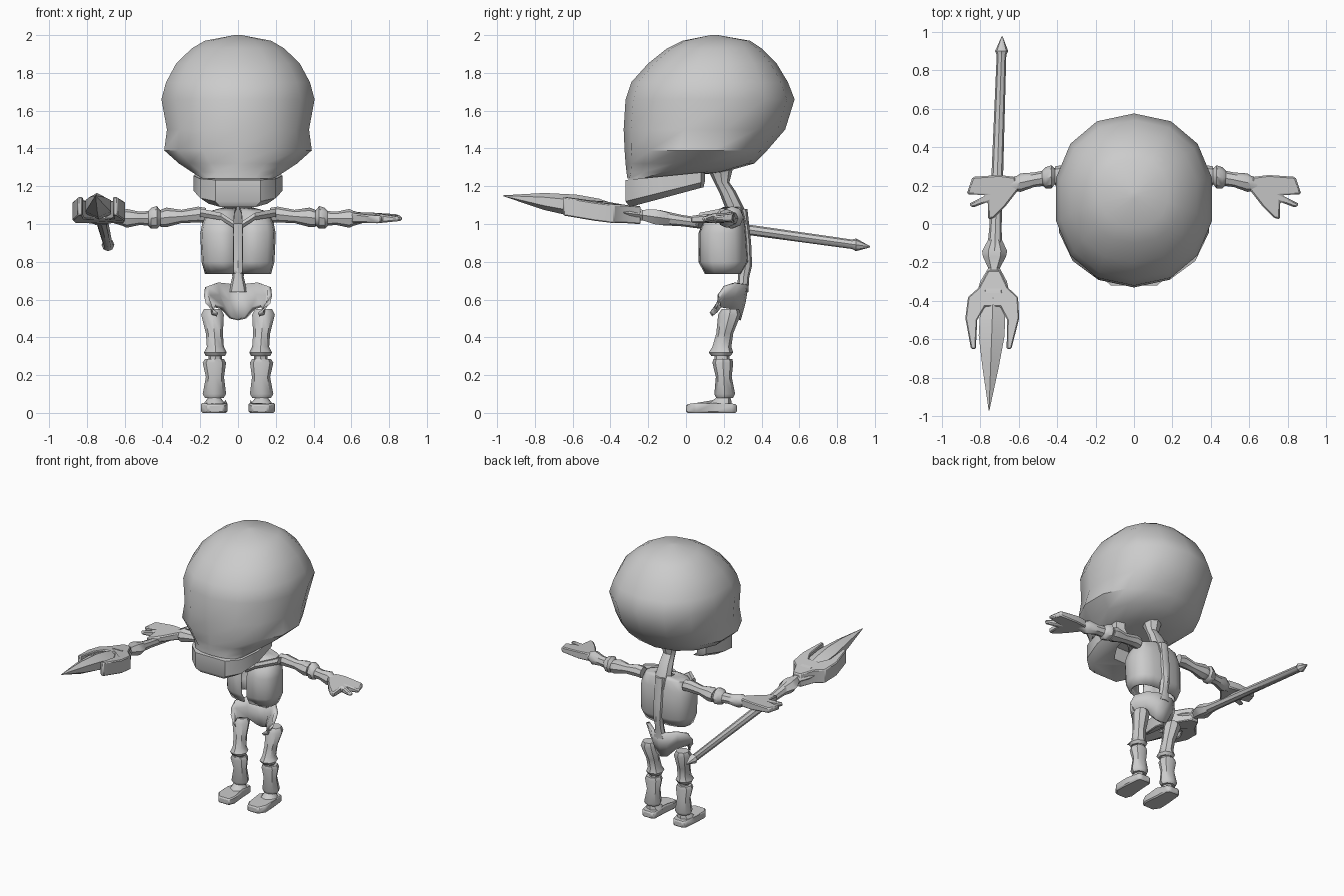
import bpy, bmesh
from math import sin, cos, pi, radians, copysign

if "Cube" in bpy.data.objects:
    bpy.data.objects.remove(bpy.data.objects["Cube"], do_unlink=True)

bone = bpy.data.materials.new("bone_grey")
bone.use_nodes = True
bone.diffuse_color = (0.6, 0.6, 0.6, 1)
bone.node_tree.nodes["Principled BSDF"].inputs["Base Color"].default_value = (0.6, 0.6, 0.6, 1)


def finish(name, bm, angle=40, thick=0, bevel=0):
    bmesh.ops.recalc_face_normals(bm, faces=bm.faces)
    mesh = bpy.data.meshes.new(name)
    bm.to_mesh(mesh)
    bm.free()
    mesh.materials.append(bone)
    ob = bpy.data.objects.new(name, mesh)
    bpy.context.collection.objects.link(ob)
    if thick:
        mod = ob.modifiers.new("thickness", 'SOLIDIFY')
        mod.thickness = thick
        mod.offset = -1
    if bevel:
        mod = ob.modifiers.new("soft_edges", 'BEVEL')
        mod.width = bevel
        mod.segments = 1
    bpy.ops.object.select_all(action='DESELECT')
    ob.select_set(True)
    bpy.context.view_layer.objects.active = ob
    bpy.ops.object.shade_smooth_by_angle(angle=radians(angle))
    return ob


def skin(name, rows, closed=True, caps=True, **kw):
    """Bridge rows of points into a surface."""
    bm = bmesh.new()
    rows = [[bm.verts.new(p) for p in row] for row in rows]
    n = len(rows[0])
    for a, b in zip(rows, rows[1:]):
        for i in range(n if closed else n - 1):
            j = (i + 1) % n
            bm.faces.new((a[i], a[j], b[j], b[i]))
    if closed and caps:
        bm.faces.new(rows[0])
        bm.faces.new(rows[-1])
    return finish(name, bm, **kw)


def power(v, e):
    return copysign(abs(v) ** e, v)


def tube(name, axis, rings, n=8, e=1.0, turn=0.0, **kw):
    """Loft rings (x, y, z, radius_a, radius_b) that lie square to an axis."""
    rows = []
    for x, y, z, ra, rb in rings:
        row = []
        for i in range(n):
            t = 2 * pi * i / n + turn
            a, b = ra * power(cos(t), e), rb * power(sin(t), e)
            row.append({'X': (x, y + a, z + b), 'Y': (x + a, y, z + b),
                        'Z': (x + a, y + b, z)}[axis])
        rows.append(row)
    return skin(name, rows, **kw)


def prism(name, outline, low, high, s=1, **kw):
    """Slab over a plan outline, with sloping underside and top."""
    rows = [[(s * x, y, f(x, y)) for x, y in outline] for f in (low, high)]
    return skin(name, rows, **kw)


# Skull: height, half width, front y, back y
skull = [(1.24, .19, -.31, -.1), (1.275, .25, -.315, .2), (1.32, .32, -.32, .36),
         (1.39, .4, -.325, .43), (1.5, .385, -.33, .525), (1.66, .415, -.32, .575),
         (1.75, .39, -.29, .54), (1.85, .335, -.2, .48), (1.93, .25, -.1, .4),
         (1.97, .18, -.02, .34), (2.0, .02, .13, .17)]
tube("skull", 'Z', [(0, (f + b) / 2, z, w, (b - f) / 2) for z, w, f, b in skull],
     n=14, e=.92, turn=pi / 2)

# Jaw: horseshoe slab, outer edge narrowing downwards
half = [(.12, -.32), (.2, -.25), (.235, -.1), (.22, .08), (.16, .1), (.15, -.04), (.08, -.14)]
horseshoe = half + [(-x, y) for x, y in reversed(half)]
skin("jaw", [[(x * .78, y * .93, 1.17 + .25 * y) for x, y in horseshoe],
             [(x, y, 1.2 + .25 * y) for x, y in horseshoe],
             [(x, y, 1.265 + .1 * y) for x, y in horseshoe]])

# Neck and spine
tube("neck", 'Z', [(0, .18, 1.3, .07, .07), (0, .19, 1.22, .045, .04), (0, .22, 1.17, .05, .045),
                   (0, .26, 1.08, .06, .05), (0, .29, 1.0, .05, .04)])
tube("spine", 'Z', [(0, .29, 1.08, .04, .035), (0, .31, .9, .04, .035), (0, .315, .78, .035, .035),
                    (0, .305, .72, .03, .03), (0, .3, .64, .05, .03)])

# Rib cage: shell open at the front
ribs = [(1.09, .07, .2, .29), (1.065, .16, .14, .3), (1.0, .19, .085, .315), (.95, .2, .065, .32),
        (.8, .193, .065, .33), (.735, .175, .1, .29)]
rows = []
for z, w, f, b in ribs:
    row = []
    for i in range(17):
        t = -pi / 2 + .06 + (2 * pi - .12) * i / 16
        row.append((w * power(cos(t), .75), (f + b) / 2 + (b - f) / 2 * power(sin(t), .75), z))
    rows.append(row)
skin("rib_cage", rows, closed=False, thick=.015)

# Pelvis: curved blade from the sacrum round to the front of each hip
hip = [(0, .315, .67, .49), (.06, .305, .68, .5), (.12, .26, .685, .55),
       (.175, .2, .665, .56), (.18, .16, .62, .54), (.14, .15, .57, .53)]
hip = [(-x, y, t, b) for x, y, t, b in reversed(hip[1:])] + hip
skin("pelvis", [[(x, y + .015, t) for x, y, t, b in hip],
                [(x * .95, y, (t + b) / 2) for x, y, t, b in hip],
                [(x * .75, y - .025, b) for x, y, t, b in hip]], closed=False, thick=.025)

for s, side in ((1, "left_"), (-1, "right_")):
    # Collar bone
    tube(side + "collar_bone", 'X', [(s * .02, .07, .995, .02, .02), (s * .09, .085, 1.04, .025, .022),
                                     (s * .2, .2, 1.06, .03, .025)], n=6)
    # Arm bones
    tube(side + "upper_arm", 'X', [(s * .17, .25, 1.045, .04, .04), (s * .21, .25, 1.05, .045, .042),
                                   (s * .3, .25, 1.04, .035, .035), (s * .38, .25, 1.035, .055, .052),
                                   (s * .41, .25, 1.03, .05, .045)])
    tube(side + "elbow", 'X', [(s * .4, .25, 1.03, .03, .03), (s * .43, .245, 1.035, .06, .06),
                               (s * .46, .24, 1.03, .055, .055), (s * .48, .24, 1.03, .035, .035)])
    tube(side + "forearm", 'X', [(s * .46, .24, 1.03, .04, .04), (s * .52, .23, 1.03, .038, .035),
                                 (s * .59, .215, 1.03, .048, .05), (s * .61, .21, 1.03, .04, .04),
                                 (s * .66, .2, 1.03, .035, .025)])
    # Hand with a split between fingers and thumb
    hand = [(.6, .18), (.62, .245), (.7, .255), (.84, .245), (.87, .155), (.77, .15),
            (.86, .105), (.84, .085), (.76, .115), (.76, .025), (.73, .03), (.67, .09)]
    prism(side + "hand", hand, lambda x, y: 1.005 + .1 * max(0, x - .75),
          lambda x, y: 1.055 + .09 * (y - .15) - .12 * max(0, x - .75), s, bevel=.008)
    # Leg bones
    tube(side + "thigh", 'Z', [(s * .135, .235, .55, .045, .045), (s * .135, .23, .52, .06, .06),
                               (s * .125, .205, .42, .045, .045), (s * .12, .19, .35, .045, .05),
                               (s * .12, .185, .32, .06, .065), (s * .12, .185, .3, .05, .05)])
    tube(side + "knee", 'Z', [(s * .12, .19, .31, .035, .04), (s * .12, .19, .275, .035, .04)])
    tube(side + "shin", 'Z', [(s * .125, .195, .285, .05, .05), (s * .125, .195, .265, .062, .055),
                              (s * .122, .2, .19, .048, .042), (s * .125, .205, .1, .062, .055),
                              (s * .125, .205, .08, .05, .045)])
    tube(side + "ankle", 'Z', [(s * .125, .2, .085, .03, .035), (s * .125, .19, .065, .045, .05),
                               (s * .125, .18, .045, .06, .06)])
    # Foot with a sloping toe
    foot = [(.075, 0), (.16, 0), (.195, .05), (.19, .15), (.18, .25), (.16, .27),
            (.09, .27), (.07, .25), (.065, .15), (.055, .05)]
    prism(side + "foot", foot, lambda x, y: 0,
          lambda x, y: .045 + .016 * sin(pi * min(y / .27, 1)), s, bevel=.008)


# Spear: a sloping centre line from butt to tip
def line_x(y):
    return -.72 + .035 * y


def line_z(y):
    return 1.015 - .139 * y


def spear_tube(name, rings, **kw):
    tube(name, 'Y', [(line_x(y), y, line_z(y), a, b) for y, a, b in rings], **kw)


spear_tube("spear_shaft", [(.975, .003, .003), (.9, .034, .034), (.88, .025, .025),
                           (.3, .03, .028), (-.02, .032, .03), (-.14, .04, .04)])
spear_tube("spear_collar", [(-.08, .035, .035), (-.14, .065, .045), (-.17, .06, .045),
                            (-.23, .03, .032), (-.3, .07, .045), (-.36, .085, .05)], n=6)
spear_tube("spear_blade", [(-.36, .045, .035), (-.46, .075, .055), (-.58, .078, .06),
                           (-.75, .048, .045), (-.97, .002, .002)], n=6, turn=pi / 2)

# Forked guard round the blade
fork = [(.03, -.24), (.075, -.33), (.13, -.38), (.14, -.49), (.105, -.65), (.08, -.65),
        (.078, -.5), (.04, -.43)]
fork = fork + [(-x, y) for x, y in reversed(fork)]
prism("spear_guard", [(line_x(y) + x, y) for x, y in fork],
      lambda x, y: line_z(y) - .045 - .15 * abs(x - line_x(y)),
      lambda x, y: line_z(y) + .05 - .12 * abs(x - line_x(y)), bevel=.006)
